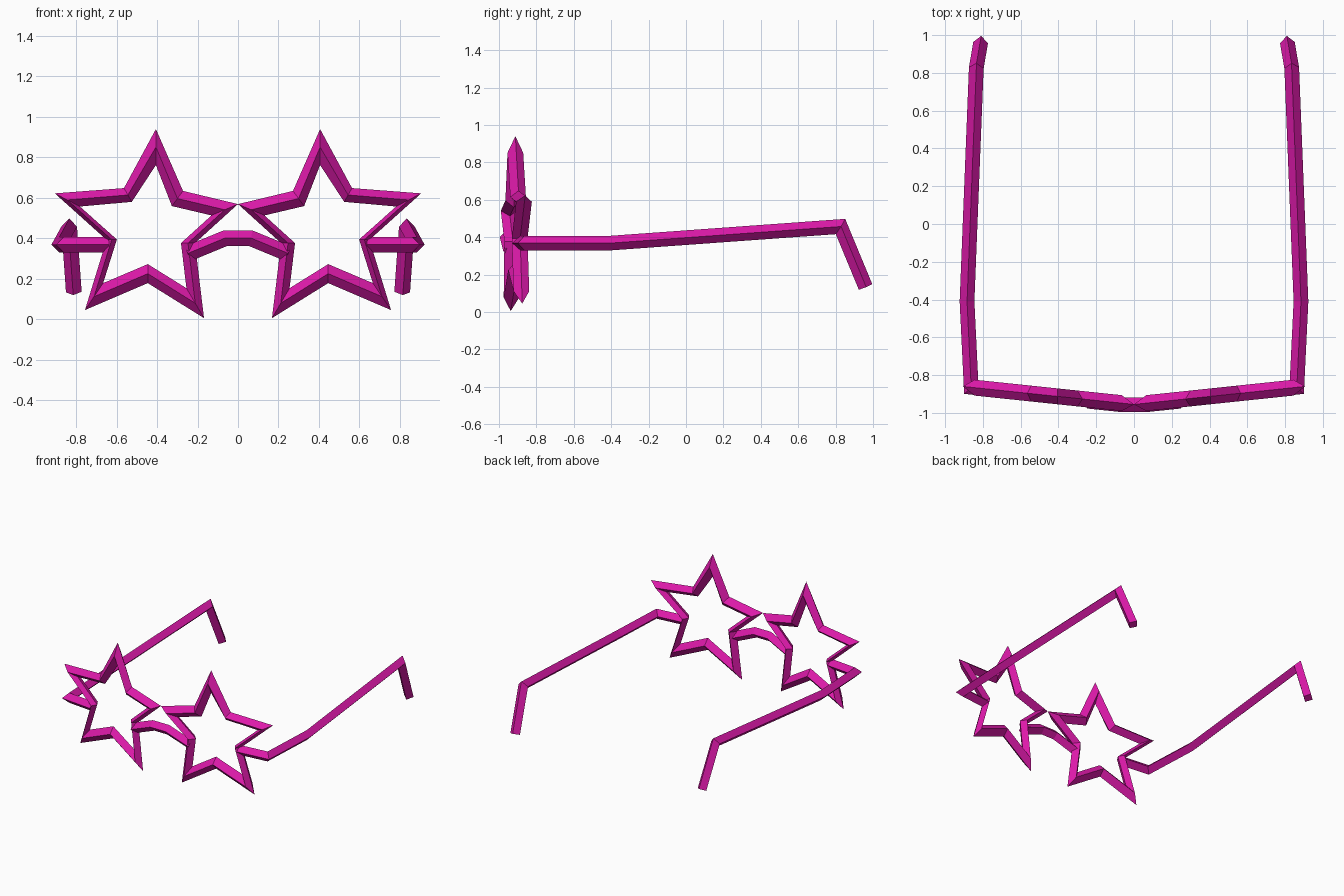
import bpy, bmesh
from mathutils import Vector

if "Cube" in bpy.data.objects:
    bpy.data.objects.remove(bpy.data.objects["Cube"])

pink = bpy.data.materials.new("magenta_plastic")
pink.diffuse_color = (0.72, 0.01, 0.40, 1)
pink.use_nodes = True
pink.node_tree.nodes["Principled BSDF"].inputs["Base Color"].default_value = pink.diffuse_color
R = 0.039  # half thickness of the diamond-section rods


def make_object(name, rings, closed):
    """Bridge a list of four-point rings into a flat-faced rod."""
    bm = bmesh.new()
    vs = [[bm.verts.new(p) for p in ring] for ring in rings]
    n = len(vs)
    for i in range(n if closed else n - 1):
        a, b = vs[i], vs[(i + 1) % n]
        for j in range(4):
            k = (j + 1) % 4
            bm.faces.new((a[j], a[k], b[k], b[j]))
    if not closed:
        bm.faces.new(vs[0])
        bm.faces.new(vs[-1][::-1])
    bmesh.ops.recalc_face_normals(bm, faces=bm.faces)
    me = bpy.data.meshes.new(name)
    bm.to_mesh(me)
    bm.free()
    me.materials.append(pink)
    ob = bpy.data.objects.new(name, me)
    bpy.context.collection.objects.link(ob)
    return ob


def mitred_rod(name, path, side):
    """Sweep a diamond along a path with mitred corners."""
    pts = [Vector(p) for p in path]
    d = [(b - a).normalized() for a, b in zip(pts, pts[1:])]
    v = Vector(side)
    u = (v - d[0] * v.dot(d[0])).normalized() * R
    w = d[0].cross(u)
    ring = [pts[0] + o for o in (u, w, -u, -w)]
    rings = [ring]
    for i in range(1, len(pts)):
        t = d[i - 1]
        n = t + d[i] if i < len(d) else t
        ring = [p + t * ((pts[i] - p).dot(n) / t.dot(n)) for p in ring]
        rings.append(ring)
    return make_object(name, rings, False)


# Star rim stations: outer x, z, then inner x, z
star = [
    (0.406, 0.940, 0.406, 0.762), (0.564, 0.648, 0.525, 0.580),
    (0.906, 0.622, 0.782, 0.557), (0.650, 0.392, 0.599, 0.394),
    (0.757, 0.045, 0.667, 0.178), (0.446, 0.178, 0.446, 0.272),
    (0.168, 0.005, 0.255, 0.153), (0.213, 0.376, 0.282, 0.376),
    (0.000, 0.569, 0.131, 0.513), (0.272, 0.634, 0.327, 0.559),
]


def plane_y(x):
    return -0.955 + 0.105 * x  # the lenses sweep back from the nose


for s, label in ((1, "right"), (-1, "left")):
    # Star-shaped rim with front and back ridges
    rings = []
    for ox, oz, ix, iz in star:
        mx, mz = (ox + ix) / 2, (oz + iz) / 2
        y = plane_y(mx)
        rings.append([(s * ox, plane_y(ox), oz), (s * mx, y - 0.042, mz),
                      (s * ix, plane_y(ix), iz), (s * mx, y + 0.042, mz)])
    make_object("star_rim_" + label, rings, True)

    # Hinge stub, temple arm and ear hook
    arm = [(0.635, -0.888, 0.368), (0.862, -0.864, 0.368), (0.884, -0.41, 0.368),
           (0.835, 0.826, 0.457), (0.812, 0.960, 0.134)]
    mitred_rod("temple_arm_" + label, [(s * x, y, z) for x, y, z in arm], (0, 0, 1))

# Nose bridge
mitred_rod("nose_bridge", [(-0.245, -0.938, 0.325), (-0.063, -0.957, 0.40),
                           (0.063, -0.957, 0.40), (0.245, -0.938, 0.325)], (0, 0, 1))
